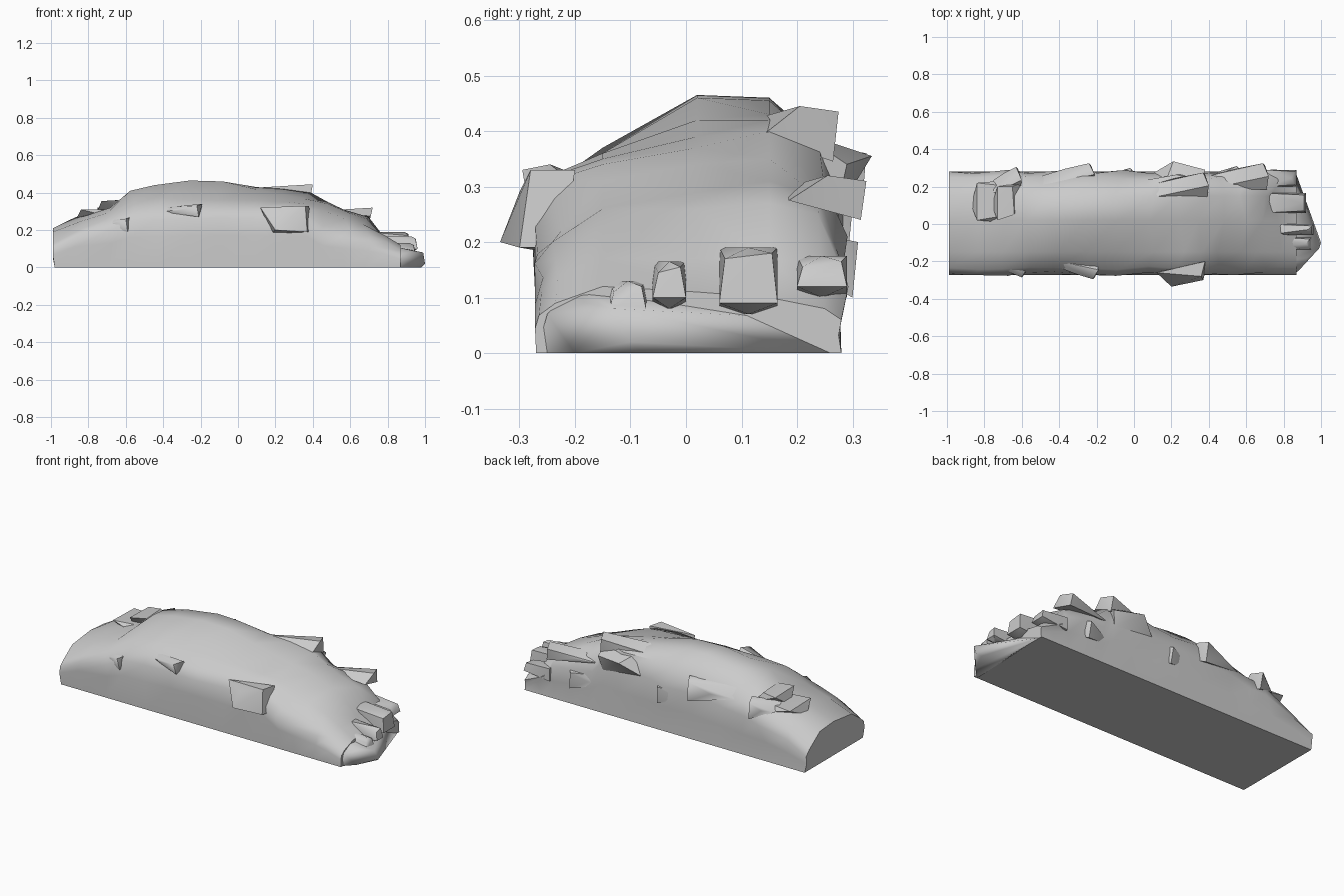
import bpy, bmesh, random
from mathutils import Vector
random.seed(4)

# Stations along the rock: x, then heights from the front shoulder to the back shoulder
STATIONS = [
    (-0.99, .12, .19, .21, .20, .13), (-0.85, .20, .25, .27, .27, .21),
    (-0.69, .24, .29, .32, .32, .28), (-0.58, .29, .36, .41, .39, .30),
    (-0.42, .30, .37, .44, .43, .33), (-0.25, .31, .36, .465, .46, .36),
    (-0.08, .31, .36, .46, .455, .36), (0.08, .31, .36, .42, .43, .38),
    (0.25, .31, .35, .39, .42, .39), (0.36, .30, .34, .37, .40, .40),
    (0.46, .21, .31, .34, .35, .30), (0.57, .19, .26, .29, .31, .28),
    (0.68, .16, .23, .26, .27, .25), (0.76, .13, .17, .17, .17, .16),
    (0.87, .08, .12, .11, .10, .08)]


def finish(bm, name, angle):
    bmesh.ops.recalc_face_normals(bm, faces=bm.faces)
    me = bpy.data.meshes.new(name)
    bm.to_mesh(me)
    bm.free()
    ob = bpy.data.objects.new(name, me)
    bpy.context.collection.objects.link(ob)
    bpy.ops.object.select_all(action='DESELECT')
    ob.select_set(True)
    bpy.context.view_layer.objects.active = ob
    bpy.ops.object.shade_smooth_by_angle(angle=angle)
    return ob


# Main rock mass lofted through the stations
bm = bmesh.new()
rings = []
for i, (x, zf, z1, z2, z3, zb) in enumerate(STATIONS):
    last = i in (0, len(STATIONS) - 1)
    j = lambda a: 0 if last else random.uniform(-a, a)
    pts = [(-.27, 0), (-.272, zf * .55), (-.265 + j(.015), zf * .85), (-.235 + j(.01), zf + .01),
           (-.15, z1), (.02, z2), (.15, z3), (.25 + j(.015), zb), (.28 + j(.015), zb * .75),
           (.275, zb * .4), (.28, 0)]
    rings.append([bm.verts.new((x + (j(.03) if z > 0 else 0) + (.01 if i == 0 and z == 0 else 0),
                                y, z)) for y, z in pts])
for a, b in zip(rings, rings[1:]):
    n = len(a)
    for k in range(n):
        bm.faces.new((a[k], a[(k + 1) % n], b[(k + 1) % n], b[k]))
bm.faces.new(rings[0])
bm.faces.new(rings[-1])
finish(bm, "rock_body", 0.9)


# Angular chunk made as the hull of a few points
def chunk(name, pts, angle=0.7):
    bm = bmesh.new()
    for p in pts:
        bm.verts.new(p)
    res = bmesh.ops.convex_hull(bm, input=bm.verts)
    junk = {g for g in res["geom_interior"] + res["geom_unused"] if isinstance(g, bmesh.types.BMVert)}
    bmesh.ops.delete(bm, geom=list(junk), context='VERTS')
    finish(bm, name, angle)


# Ledge: tapers into the rock toward -x, breaks off steeply at its tip
def ledge(name, tip, length, depth, thick):
    x, y, z = tip
    s = 1 if y > 0 else -1
    chunk(name, [(x, y, z), (x + .03, y - s * depth * .5, z + .01), (x + .01, y - s * .01, z - thick),
                 (x + .02, y - s * depth, z - thick * .5), (x - length * .5, y - s * .03, z - thick * .4),
                 (x - length, y - s * .07, z - thick * .5), (x - length, y - s * depth, z - .01)])


LEDGES = [((-.63, .305, .33), .12, .14, .1), ((-.24, .325, .36), .26, .12, .12),
          ((-.02, .30, .26), .2, .1, .1), ((.37, .275, .435), .3, .14, .09),
          ((.69, .325, .31), .3, .14, .07), ((.55, .31, .20), .2, .1, .1),
          ((-.60, -.285, .26), .15, .1, .07), ((-.22, -.295, .33), .2, .1, .06)]
for n, args in enumerate(LEDGES):
    ledge(f"ledge_{n}", *args)

# Pointed back spur and front overhanging block
chunk("back_spur", [(.21, .335, .355), (.38, .29, .34), (.36, .27, .25), (.1, .27, .28),
                    (.16, .2, .39), (.36, .2, .40)])
chunk("front_block", [(.20, -.335, .20), (.37, -.30, .19), (.22, -.30, .29), (.36, -.28, .33),
                      (.12, -.26, .32), (.18, -.24, .18), (.39, -.22, .19), (.38, -.2, .33)])
# Stepped slabs near the left summit and the right shoulder
chunk("left_slab", [(-.73, .02, .355), (-.64, .05, .36), (-.65, .2, .36), (-.73, .2, .35),
                    (-.76, .1, .28), (-.6, .1, .3), (-.6, .22, .3)])
chunk("low_left_slab", [(-.84, .02, .31), (-.66, .05, .31), (-.66, .2, .31), (-.84, .22, .305),
                        (-.87, .1, .25), (-.6, .0, .25), (-.6, .24, .25)])

# Rounded toe at the right end and its broken fingers
chunk("toe", [(.85, -.27, 0), (.88, -.25, .07), (.93, -.18, .09), (.99, -.13, .08), (1., -.10, .02),
              (.98, -.08, 0), (.92, -.2, 0), (.94, 0, .06), (.90, .06, 0), (.87, .26, 0),
              (.8, -.2, .12), (.8, 0, .1), (.8, .25, .06)], 1.0)
for n, (x, y0, y1, z0, z1) in enumerate([(.96, -.06, .0, .08, .165), (.92, .06, .165, .07, .19),
                                         (.87, .2, .29, .10, .175), (.95, -.14, -.07, .05, .13)]):
    m = (y0 + y1) / 2
    chunk(f"finger_{n}", [(x, y0, z0 + .02), (x, y1, z0 + .02), (x - .01, y0 + .01, z1 - .02),
                          (x - .01, y1 - .01, z1 - .01), (x - .03, m, z1), (x - .03, m, z0),
                          (.7, y0, z0), (.7, y1, z0), (.7, y0, z1), (.7, y1, z1)])
